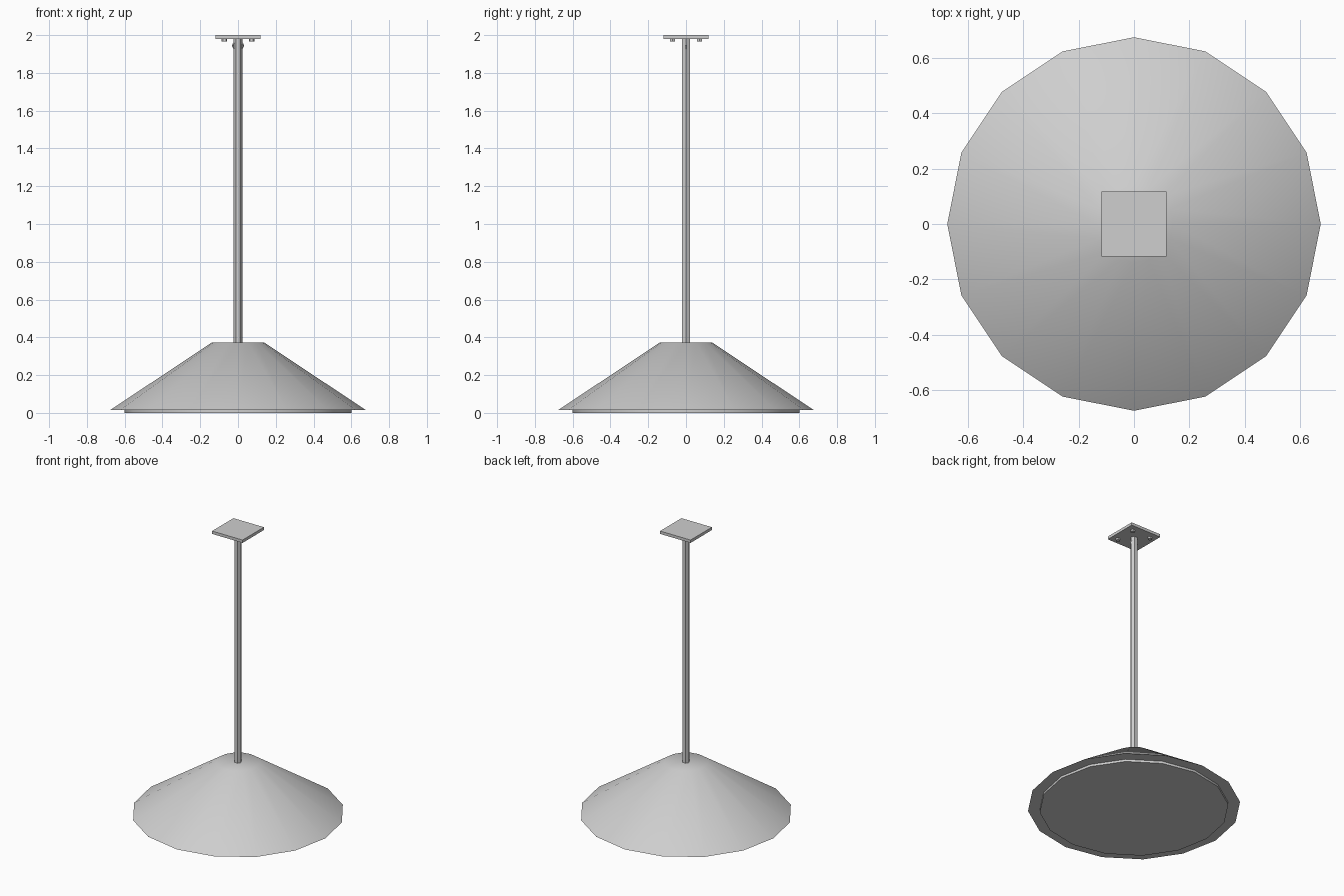
import bpy, bmesh, math
from mathutils import Matrix

if "Cube" in bpy.data.objects:
    bpy.data.objects.remove(bpy.data.objects["Cube"])

grey = bpy.data.materials.new("light grey metal")
grey.diffuse_color = (0.62, 0.62, 0.62, 1)
grey.use_nodes = True
grey.node_tree.nodes["Principled BSDF"].inputs["Base Color"].default_value = grey.diffuse_color


def finish(bm, name, smooth=True):
    bmesh.ops.recalc_face_normals(bm, faces=bm.faces)
    me = bpy.data.meshes.new(name)
    bm.to_mesh(me)
    bm.free()
    for p in me.polygons:
        p.use_smooth = smooth
    if smooth:
        me.set_sharp_from_angle(angle=math.radians(35))
    me.materials.append(grey)
    ob = bpy.data.objects.new(name, me)
    bpy.context.collection.objects.link(ob)
    return ob


def frustum(name, r0, r1, z0, z1, sides, x=0, y=0, smooth=True):
    """Capped cone section with a corner on the +x axis."""
    bm = bmesh.new()
    rings = []
    for r, z in ((r0, z0), (r1, z1)):
        rings.append([bm.verts.new((x + r * math.cos(2 * math.pi * i / sides),
                                    y + r * math.sin(2 * math.pi * i / sides), z))
                      for i in range(sides)])
    for i in range(sides):
        j = (i + 1) % sides
        bm.faces.new((rings[0][i], rings[0][j], rings[1][j], rings[1][i]))
    bm.faces.new(rings[0][::-1])
    bm.faces.new(rings[1])
    return finish(bm, name, smooth)


# lamp shade and the diffuser disc under it
frustum("lamp_shade", 0.675, 0.14, 0.016, 0.372, 16)
frustum("diffuser_disc", 0.60, 0.60, 0.0, 0.02, 16)

# hanging rod
frustum("hanging_rod", 0.023, 0.023, 0.36, 1.985, 6, smooth=False)

# square ceiling plate
bm = bmesh.new()
bmesh.ops.create_cube(bm, size=1, matrix=Matrix.Translation((0, 0, 1.99))
                      @ Matrix.Diagonal((0.236, 0.236, 0.02, 1)))
finish(bm, "ceiling_plate", False)

# four bolts under the plate
for sx in (-1, 1):
    for sy in (-1, 1):
        frustum("plate_bolt", 0.015, 0.015, 1.967, 1.982, 6,
                0.072 * sx, 0.072 * sy, smooth=False)

# small ring passing through the rod near the top
bm = bmesh.new()
loops = []
for i in range(8):
    a = 2 * math.pi * i / 8
    loops.append([bm.verts.new(((0.027 + dr) * math.cos(a), dy,
                                1.944 + (0.022 + dr) * math.sin(a)))
                  for dr, dy in ((0.006, 0), (0, 0.006), (-0.006, 0), (0, -0.006))])
for i in range(8):
    for k in range(4):
        a, b = loops[i], loops[(i + 1) % 8]
        bm.faces.new((a[k], a[(k + 1) % 4], b[(k + 1) % 4], b[k]))
finish(bm, "rod_ring", False)
